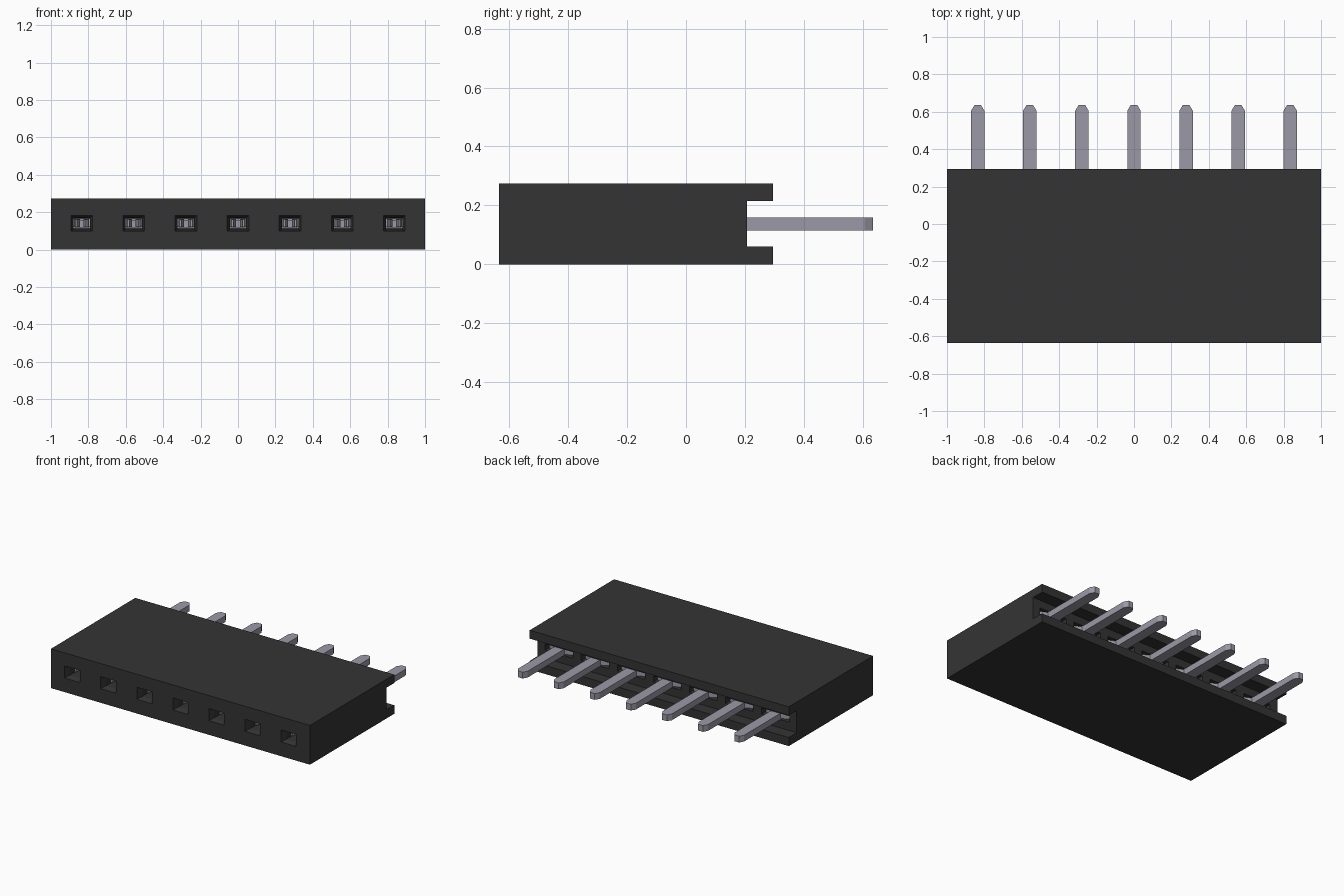
import bpy, bmesh

cube = bpy.data.objects.get("Cube")
if cube:
    bpy.data.objects.remove(cube, do_unlink=True)


def material(name, rgb):
    m = bpy.data.materials.new(name)
    m.use_nodes = True
    m.diffuse_color = (*rgb, 1)
    m.node_tree.nodes["Principled BSDF"].inputs["Base Color"].default_value = (*rgb, 1)
    return m


BLACK = material("black plastic", (0.034, 0.034, 0.034))
METAL = material("grey metal", (0.33, 0.32, 0.38))

PITCH = 0.2785
PIN_X = [PITCH * (i - 3) for i in range(7)]
MID_Z = 0.1375
FRONT, BACK, END = -0.635, 0.295, 0.635
WALL = 0.207          # wall behind the rear channel


def bridge(bm, a, b):
    """Closed prism between two matching loops of points."""
    va, vb = [bm.verts.new(p) for p in a], [bm.verts.new(p) for p in b]
    n = len(va)
    bm.faces.new(va)
    bm.faces.new(vb[::-1])
    for i in range(n):
        j = (i + 1) % n
        bm.faces.new((va[i], vb[i], vb[j], va[j]))


def rect(x, y, hx, z0, z1):
    return [(x - hx, y, z0), (x + hx, y, z0), (x + hx, y, z1), (x - hx, y, z1)]


def plate(bm, x, outline, z0, z1):
    """Outline in x and y, raised from z0 to z1."""
    bridge(bm, [(x + px, y, z0) for px, y in outline],
           [(x + px, y, z1) for px, y in outline])


def finish(bm, name, mat):
    bmesh.ops.recalc_face_normals(bm, faces=bm.faces)
    mesh = bpy.data.meshes.new(name)
    bm.to_mesh(mesh)
    bm.free()
    mesh.materials.append(mat)
    ob = bpy.data.objects.new(name, mesh)
    bpy.context.collection.objects.link(ob)
    return ob


# Housing: C-shaped side profile, with the channel open at the back and ends
profile = [(FRONT, 0), (BACK, 0), (BACK, 0.06), (WALL, 0.06),
           (WALL, 0.215), (BACK, 0.215), (BACK, 0.274), (FRONT, 0.274)]
bm = bmesh.new()
bridge(bm, [(-1, y, z) for y, z in profile], [(1, y, z) for y, z in profile])
housing = finish(bm, "housing", BLACK)


def cut(loops):
    """Cut one row of seven cavities; loops gives both ends at a given x."""
    bm = bmesh.new()
    for x in PIN_X:
        bridge(bm, *loops(x))
    cutter = finish(bm, "cavity_cutter", BLACK)
    cutter.hide_render = True
    mod = housing.modifiers.new("cavity", "BOOLEAN")
    mod.operation, mod.solver, mod.object = "DIFFERENCE", "EXACT", cutter
    bpy.context.view_layer.objects.active = housing
    bpy.ops.object.modifier_apply(modifier=mod.name)
    bpy.data.objects.remove(cutter, do_unlink=True)


# Contact tunnels, tapered front mouths and wide slots at the back
cut(lambda x: (rect(x, FRONT - 0.02, 0.044, 0.108, 0.170), rect(x, 0.15, 0.044, 0.108, 0.170)))
cut(lambda x: (rect(x, FRONT - 0.01, 0.062, 0.096, 0.186), rect(x, FRONT + 0.05, 0.040, 0.112, 0.166)))
cut(lambda x: (rect(x, WALL + 0.02, 0.107, 0.118, 0.160), rect(x, -0.05, 0.107, 0.118, 0.160)))

# Pins with chamfered tips, and shoulders held in the rear slots
pin = [(-0.036, -0.06), (0.036, -0.06), (0.036, 0.605), (0.018, END),
       (-0.018, END), (-0.036, 0.605)]
shoulder = [(0.036, 0.08), (0.100, 0.08), (0.100, 0.17), (0.036, 0.20)]
# Curved spring leaf inside the tunnel, mirrored to make a pair
leaf = [(0.040, -0.06), (0.040, -0.25), (0.022, -0.46), (0.034, -0.56),
        (0.024, -0.56), (0.010, -0.46), (0.028, -0.25), (0.028, -0.06)]

for i, x in enumerate(PIN_X):
    bm = bmesh.new()
    plate(bm, x, pin, MID_Z - 0.022, MID_Z + 0.022)
    for side in (-1, 1):
        plate(bm, x, [(side * a, b) for a, b in shoulder], 0.122, 0.156)
        plate(bm, x, [(side * a, b) for a, b in leaf], 0.120, 0.160)
    finish(bm, f"contact_pin_{i + 1}", METAL)
